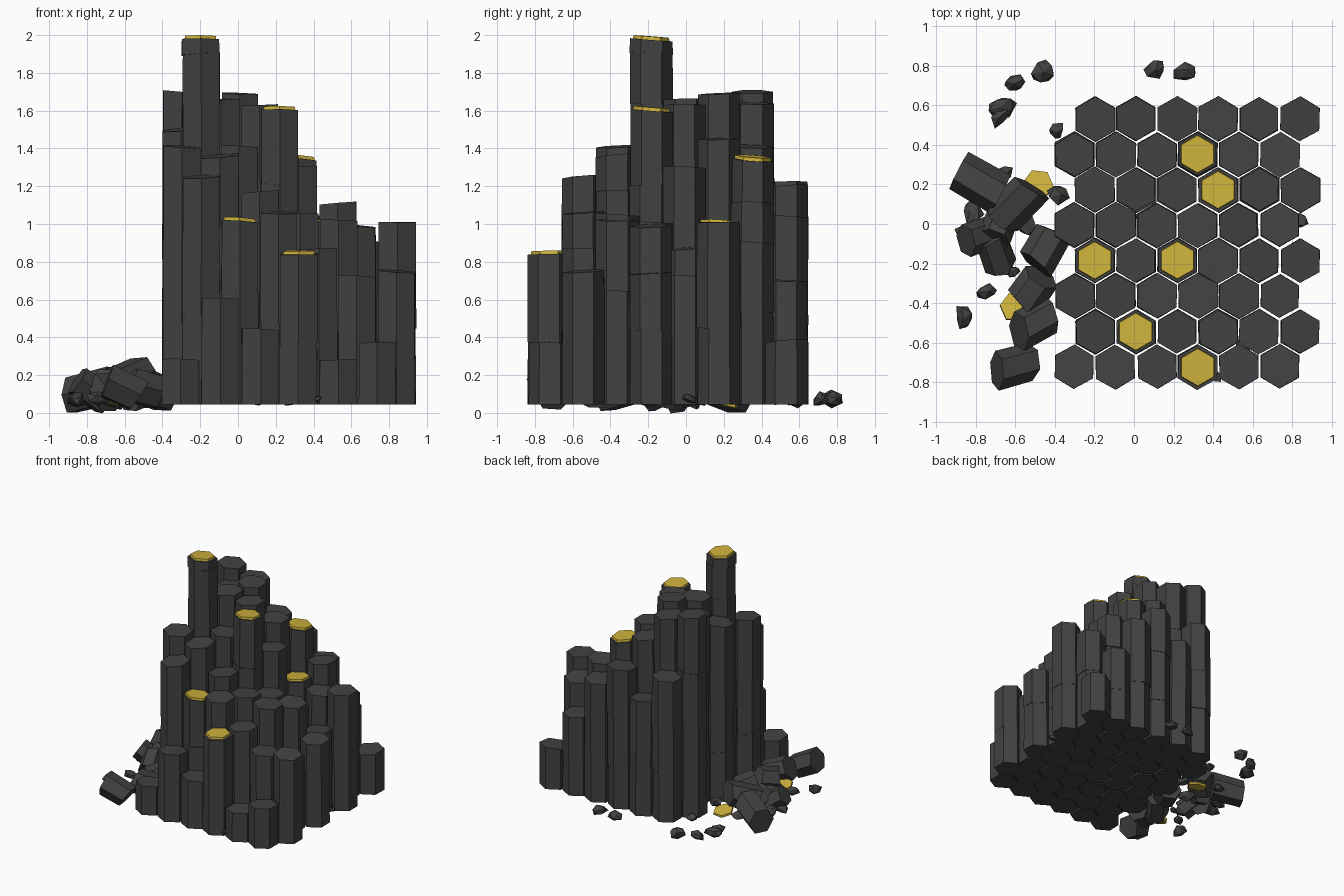
import bpy, bmesh, random
from math import radians, cos, sin, pi
from mathutils import Matrix, Vector, Euler

random.seed(7)
cube = bpy.data.objects.get("Cube")
if cube:
    bpy.data.objects.remove(cube)


def material(name, color):
    m = bpy.data.materials.new(name)
    m.use_nodes = True
    m.diffuse_color = (*color, 1)
    m.node_tree.nodes["Principled BSDF"].inputs["Base Color"].default_value = (*color, 1)
    return m


STONE = material("dark basalt", (0.054, 0.054, 0.055))
GOLD = material("ochre lichen", (0.61, 0.44, 0.045))


def finish(bm, name, mat, matrix=None):
    bmesh.ops.recalc_face_normals(bm, faces=bm.faces)
    if matrix:
        bm.transform(matrix)
    mesh = bpy.data.meshes.new(name)
    bm.to_mesh(mesh)
    bm.free()
    mesh.materials.append(mat)
    obj = bpy.data.objects.new(name, mesh)
    bpy.context.collection.objects.link(obj)


def hex_prism(bm, x, y, z0, z1, r0, r1, slope0=(0, 0), slope1=(0, 0), turn=0):
    """Upright hexagonal prism whose two ends may slope."""
    rings = []
    for z, r, s in ((z0, r0, slope0), (z1, r1, slope1)):
        ring = []
        for i in range(6):
            a = pi / 6 + i * pi / 3 + turn
            dx, dy = r * cos(a), r * sin(a)
            ring.append(bm.verts.new((x + dx, y + dy, z + dx * s[0] + dy * s[1])))
        rings.append(ring)
    low, high = rings
    bm.faces.new(low[::-1])
    bm.faces.new(high)
    for i in range(6):
        j = (i + 1) % 6
        bm.faces.new((low[i], low[j], high[j], high[i]))


def jitter(amount):
    return random.uniform(-amount, amount)


# Column heights, one row from front to back, each from -x to +x
BASE, STEP_X, STEP_Y, RADIUS = 0.045, 0.2075, 0.179, 0.1165
HEIGHTS = [
    (0.28, 0.6, 0.44, 0.84, 0.28, 0.37),
    (1.25, 1.01, 1.06, 0.87, 0.72, 0.75),
    (1.41, 1.36, 1.17, 1.05, 1.02, 0.64),
    (1.975, 1.41, 1.6, 1.01, 0.99, 0.74),
    (1.5, 1.66, 1.63, 1.3, 0.87, 0.72),
    (1.6, 1.69, 1.45, 1.0, 0.95, 1.01),
    (1.7, 1.64, 1.41, 1.34, 1.11, 0.9),
    (1.22, 0.99, 1.2, 1.04, 0.7, 0.38),
]
LICHEN = {(0, 3), (1, 1), (3, 0), (3, 2), (5, 3), (6, 3)}

# Columns stacked from slightly shifted drums with sloping joints
for row, heights in enumerate(HEIGHTS):
    for col, top in enumerate(heights):
        x = -0.3 + col * STEP_X + (row % 2) * STEP_X / 2
        y = -0.722 + row * STEP_Y
        bm = bmesh.new()
        drums = max(1, round((top - BASE) / 0.42))
        cuts = [BASE + (top - BASE) * (i + (jitter(0.2) if 0 < i < drums else 0)) / drums
                for i in range(drums + 1)]
        if (row, col) == (3, 0):
            cuts.insert(-1, 1.9)  # short capping drum on the tallest column
        slope = (0, 0)
        for z0, z1 in zip(cuts, cuts[1:]):
            above = (jitter(0.09), jitter(0.09))
            r = RADIUS - random.uniform(0, 0.006)
            cx, cy = x + jitter(0.003), y + jitter(0.003)
            hex_prism(bm, cx, cy, z0, z1, r, r - random.uniform(0, 0.003), slope, above, jitter(0.03))
            slope = above
        finish(bm, f"column_{row}_{col}", STONE)
        if (row, col) in LICHEN:
            bm = bmesh.new()
            hex_prism(bm, cx, cy, top, top + 0.018, 0.097, 0.094, slope, slope)
            finish(bm, f"lichen_cap_{row}_{col}", GOLD)

# Fallen column pieces: centre, length, radius, yaw, pitch
FALLEN = [
    ((-0.78, 0.21, 0.12), 0.25, 0.11, 150, 12),
    ((-0.59, 0.11, 0.17), 0.22, 0.105, 45, -18),
    ((-0.78, -0.06, 0.12), 0.18, 0.085, 20, 35),
    ((-0.7, -0.14, 0.11), 0.17, 0.085, 110, -25),
    ((-0.68, 0.0, 0.13), 0.18, 0.085, 70, 25),
    ((-0.45, -0.12, 0.12), 0.2, 0.1, 60, 12),
    ((-0.52, -0.34, 0.12), 0.18, 0.1, 55, -12),
    ((-0.5, -0.5, 0.13), 0.19, 0.1, 28, 14),
    ((-0.61, -0.72, 0.13), 0.19, 0.1, 15, 25),
]
for i, (center, length, radius, yaw, pitch) in enumerate(FALLEN):
    lay = Euler((0, radians(90 + pitch), radians(yaw))).to_matrix().to_4x4()
    bm = bmesh.new()
    hex_prism(bm, 0, 0, -length / 2, length / 2, radius, radius * 0.96,
              (jitter(0.3), jitter(0.3)), (jitter(0.25), jitter(0.25)))
    finish(bm, f"fallen_piece_{i}", STONE, Matrix.Translation(Vector(center)) @ lay)

# Loose lichen flakes lying nearly flat among the rubble
for side, center in (("back", (-0.485, 0.2, 0.05)), ("front", (-0.6, -0.42, 0.06))):
    bm = bmesh.new()
    hex_prism(bm, 0, 0, -0.009, 0.009, 0.08, 0.078)
    tilt = Euler((-0.2, 0.1, 0.4)).to_matrix().to_4x4()
    finish(bm, f"fallen_lichen_{side}", GOLD, Matrix.Translation(center) @ tilt)

# Small angular stones: x, y, size
STONES = [
    (-0.6, 0.72, 0.055), (-0.46, 0.77, 0.065), (-0.67, 0.59, 0.07), (-0.68, 0.54, 0.05),
    (-0.39, 0.47, 0.04), (0.11, 0.79, 0.055), (0.26, 0.77, 0.055), (-0.38, 0.15, 0.055),
    (-0.61, -0.24, 0.035), (-0.74, -0.34, 0.05), (-0.86, -0.47, 0.055), (-0.82, 0.06, 0.06),
    (-0.85, -0.05, 0.06), (-0.66, -0.2, 0.06), (-0.55, 0.0, 0.06), (-0.66, 0.25, 0.05),
    (0.84, 0.02, 0.04), (0.55, -0.62, 0.04), (0.42, -0.77, 0.03),
]
for i, (x, y, size) in enumerate(STONES):
    bm = bmesh.new()
    bmesh.ops.create_icosphere(bm, subdivisions=1, radius=size)
    for v in bm.verts:
        v.co *= random.uniform(0.7, 1.25)
    # Flatten into a chipped, uneven lump
    spin = Euler((jitter(0.3), jitter(0.3), jitter(pi))).to_matrix().to_4x4()
    shape = Matrix.Diagonal((1.15, 0.9, 0.7, 1))
    finish(bm, f"stone_{i}", STONE, Matrix.Translation((x, y, 0.075)) @ spin @ shape)
